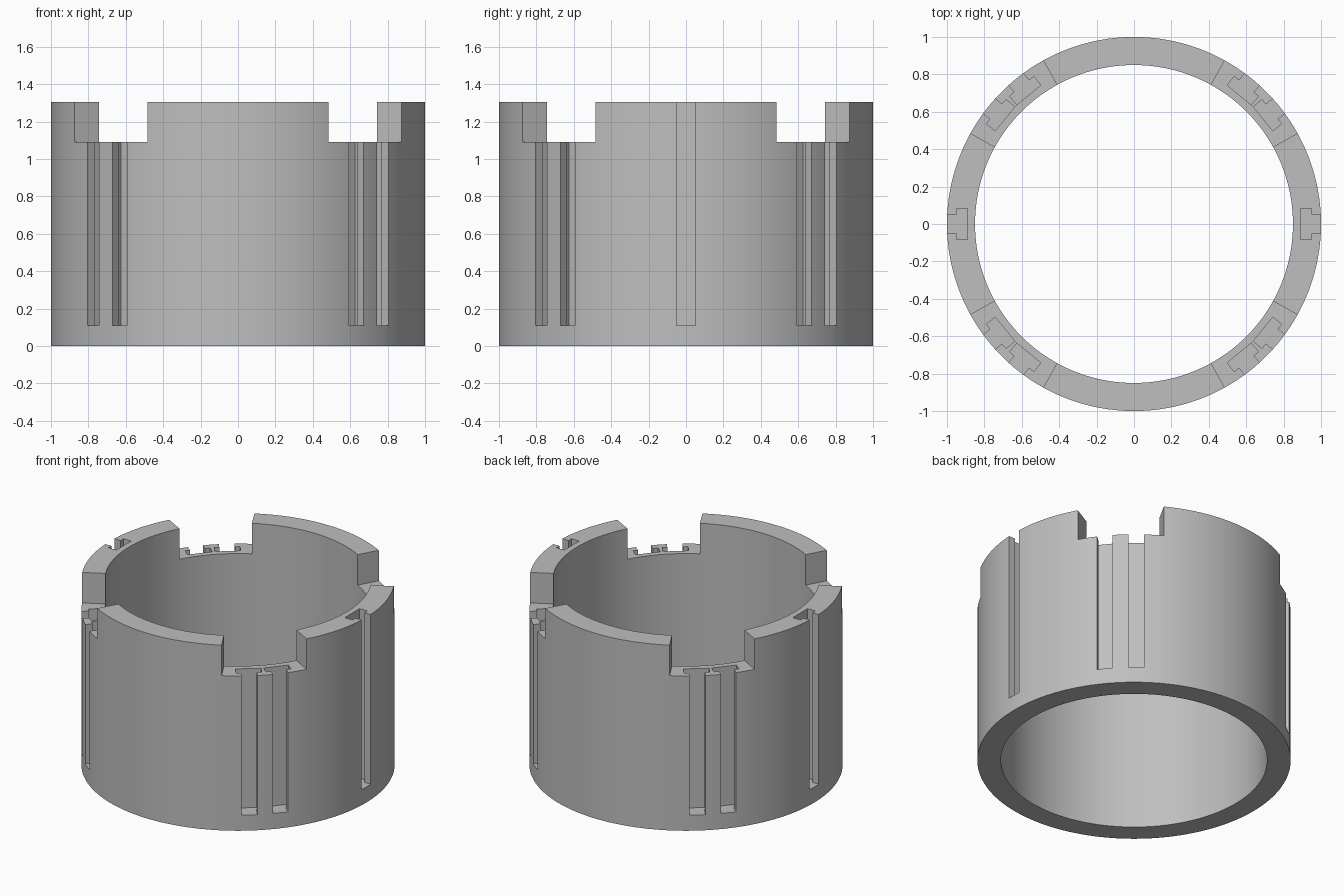
import bpy
import bmesh
from math import cos, sin, pi, radians

HEIGHT, NOTCH_Z, SLOT_Z = 1.305, 1.09, 0.11
OUTER, INNER, SEGMENTS = 1.0, 0.85, 180

cube = bpy.data.objects.get("Cube")
if cube:
    bpy.data.objects.remove(cube, do_unlink=True)

grey = bpy.data.materials.new("grey")
grey.use_nodes = True
colour = (0.52, 0.52, 0.52, 1)
grey.diffuse_color = colour
grey.node_tree.nodes["Principled BSDF"].inputs["Base Color"].default_value = colour


def make_object(name, bm):
    bmesh.ops.recalc_face_normals(bm, faces=bm.faces)
    mesh = bpy.data.meshes.new(name)
    bm.to_mesh(mesh)
    bm.free()
    mesh.materials.append(grey)
    obj = bpy.data.objects.new(name, mesh)
    bpy.context.collection.objects.link(obj)
    return obj


def add_prism(bm, outline, z0, z1, angle=0.0):
    """Extrude a flat outline, turned about the z axis."""
    c, s = cos(angle), sin(angle)
    face = bm.faces.new([bm.verts.new((x * c - y * s, x * s + y * c, z0)) for x, y in outline])
    out = bmesh.ops.extrude_face_region(bm, geom=[face])
    top = [v for v in out["geom"] if isinstance(v, bmesh.types.BMVert)]
    bmesh.ops.translate(bm, verts=top, vec=(0, 0, z1 - z0))


# Ring: a rectangular section swept around the axis
bm = bmesh.new()
section = [(INNER, 0), (OUTER, 0), (OUTER, HEIGHT), (INNER, HEIGHT)]
loops = []
for i in range(SEGMENTS):
    a = 2 * pi * i / SEGMENTS
    loops.append([bm.verts.new((r * cos(a), r * sin(a), z)) for r, z in section])
for i, loop in enumerate(loops):
    after = loops[(i + 1) % SEGMENTS]
    for j in range(4):
        k = (j + 1) % 4
        bm.faces.new((loop[j], after[j], after[k], loop[k]))
ring = make_object("slotted_ring", bm)

# Four rim notches on the diagonals, with radial side walls
bm = bmesh.new()
half = radians(16)
wedge = [(r * cos(a), r * sin(a)) for r, a in
         ((0.7, -half), (1.3, -half), (1.3, half), (0.7, half))]
for quarter in range(4):
    add_prism(bm, wedge, NOTCH_Z, HEIGHT + 0.2, radians(45 + 90 * quarter))
notches = make_object("notch_cutter", bm)

# T-shaped slots: one on each side, a pair under every notch
bm = bmesh.new()
half_t = [(0.89, 0.083), (0.95, 0.083), (0.95, 0.05), (1.1, 0.05)]
tee = half_t + [(x, -y) for x, y in reversed(half_t)]
angles = [0, 180] + [45 + 90 * q + d for q in range(4) for d in (-5.8, 5.8)]
for angle in angles:
    add_prism(bm, tee, SLOT_Z, HEIGHT + 0.1, radians(angle))
slots = make_object("slot_cutter", bm)

# Cut the ring and keep the corners crisp
bpy.ops.object.select_all(action="DESELECT")
bpy.context.view_layer.objects.active = ring
ring.select_set(True)
for cutter in (notches, slots):
    cutter.hide_render = True
    mod = ring.modifiers.new(cutter.name, "BOOLEAN")
    mod.operation = "DIFFERENCE"
    mod.solver = "EXACT"
    mod.object = cutter
    bpy.ops.object.modifier_apply(modifier=mod.name)
    bpy.data.objects.remove(cutter, do_unlink=True)
bpy.ops.object.shade_smooth_by_angle(angle=radians(25))
